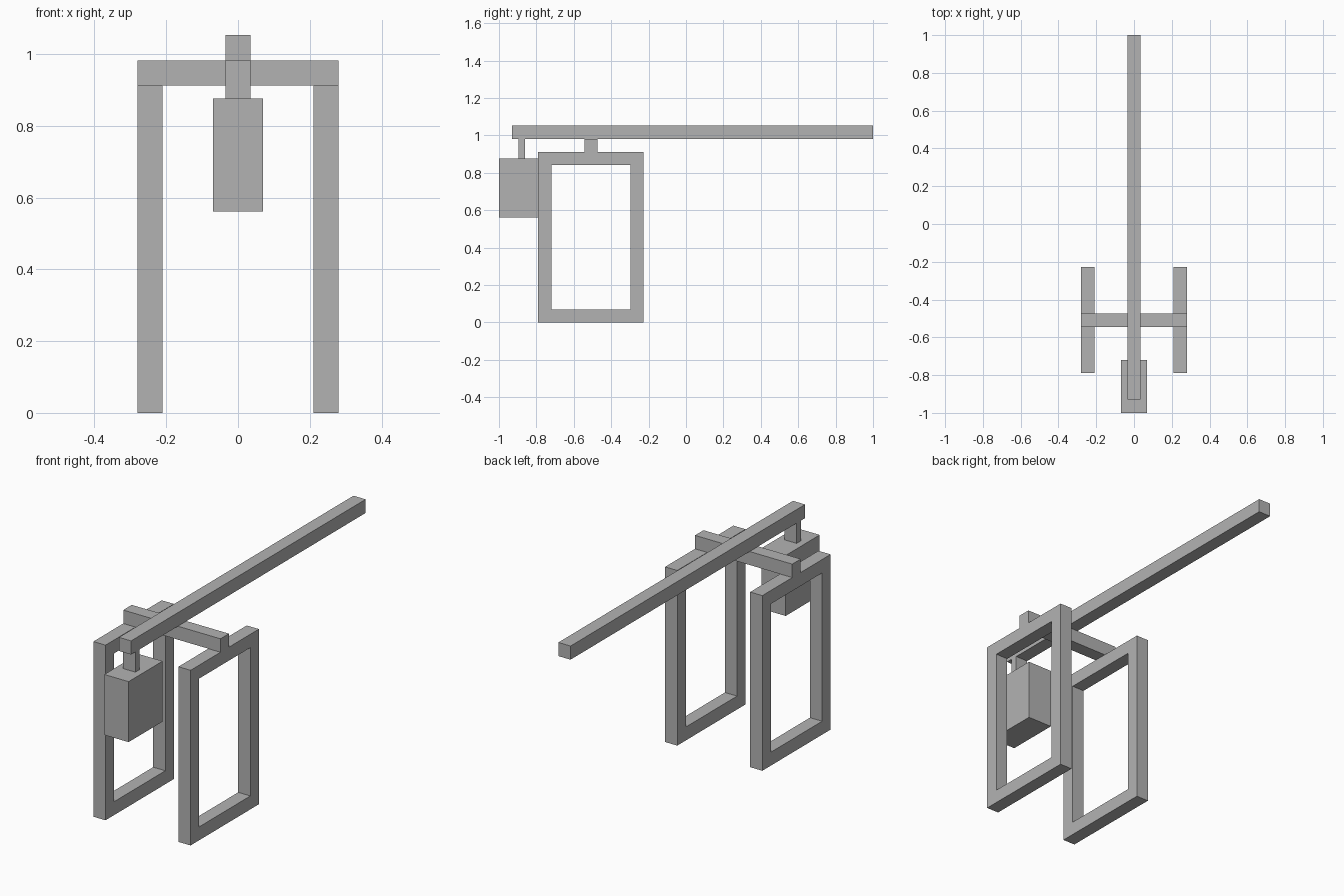
import bpy
import bmesh

default = bpy.data.objects.get("Cube")
if default:
    bpy.data.objects.remove(default, do_unlink=True)

# One flat grey for the whole model
GREY = (0.45, 0.45, 0.45, 1.0)
grey = bpy.data.materials.new("plain grey")
grey.use_nodes = True
grey.diffuse_color = GREY
grey.node_tree.nodes["Principled BSDF"].inputs["Base Color"].default_value = GREY

T = 0.07            # timber thickness
FRAME_X = 0.245     # centre of each side frame
FRAME_TOP = 0.912
BEAM_TOP = 0.982
ARM_TOP = 1.053
WEIGHT_TOP = 0.877


def finish(name, bm):
    bmesh.ops.recalc_face_normals(bm, faces=bm.faces)
    mesh = bpy.data.meshes.new(name)
    bm.to_mesh(mesh)
    bm.free()
    mesh.materials.append(grey)
    obj = bpy.data.objects.new(name, mesh)
    bpy.context.collection.objects.link(obj)
    return obj


def box(name, low, high):
    """Box between two opposite corners."""
    bm = bmesh.new()
    bmesh.ops.create_cube(bm, size=1)
    for v in bm.verts:
        v.co = [h if c > 0 else l for c, l, h in zip(v.co, low, high)]
    return finish(name, bm)


def open_frame(name, x, y0, y1, z0, z1):
    """Rectangular frame standing in the YZ plane, open in the middle."""
    bm = bmesh.new()
    rings = []
    for px in (x - T / 2, x + T / 2):
        for d in (0, T):
            corners = [(y0 + d, z0 + d), (y1 - d, z0 + d),
                       (y1 - d, z1 - d), (y0 + d, z1 - d)]
            rings.append([bm.verts.new((px, y, z)) for y, z in corners])
    outer_a, inner_a, outer_b, inner_b = rings
    for a, b in ((outer_a, inner_a), (outer_b, inner_b),
                 (outer_a, outer_b), (inner_a, inner_b)):
        for i in range(4):
            j = (i + 1) % 4
            bm.faces.new((a[i], a[j], b[j], b[i]))
    return finish(name, bm)


# Side frames
for side, sign in (("left", 1), ("right", -1)):
    open_frame(side + "_frame", sign * FRAME_X, -0.79, -0.228, 0, FRAME_TOP)

# Cross beam resting on the frames
half = FRAME_X + T / 2
box("cross_beam", (-half, -0.544, FRAME_TOP), (half, -0.474, BEAM_TOP))

# Long throwing arm
box("arm", (-T / 2, -0.93, BEAM_TOP), (T / 2, 1, ARM_TOP))

# Counterweight and its hanger
box("hanger", (-T / 2, -0.895, WEIGHT_TOP), (T / 2, -0.86, BEAM_TOP))
box("counterweight", (-T, -1, 0.562), (T, -0.72, WEIGHT_TOP))
